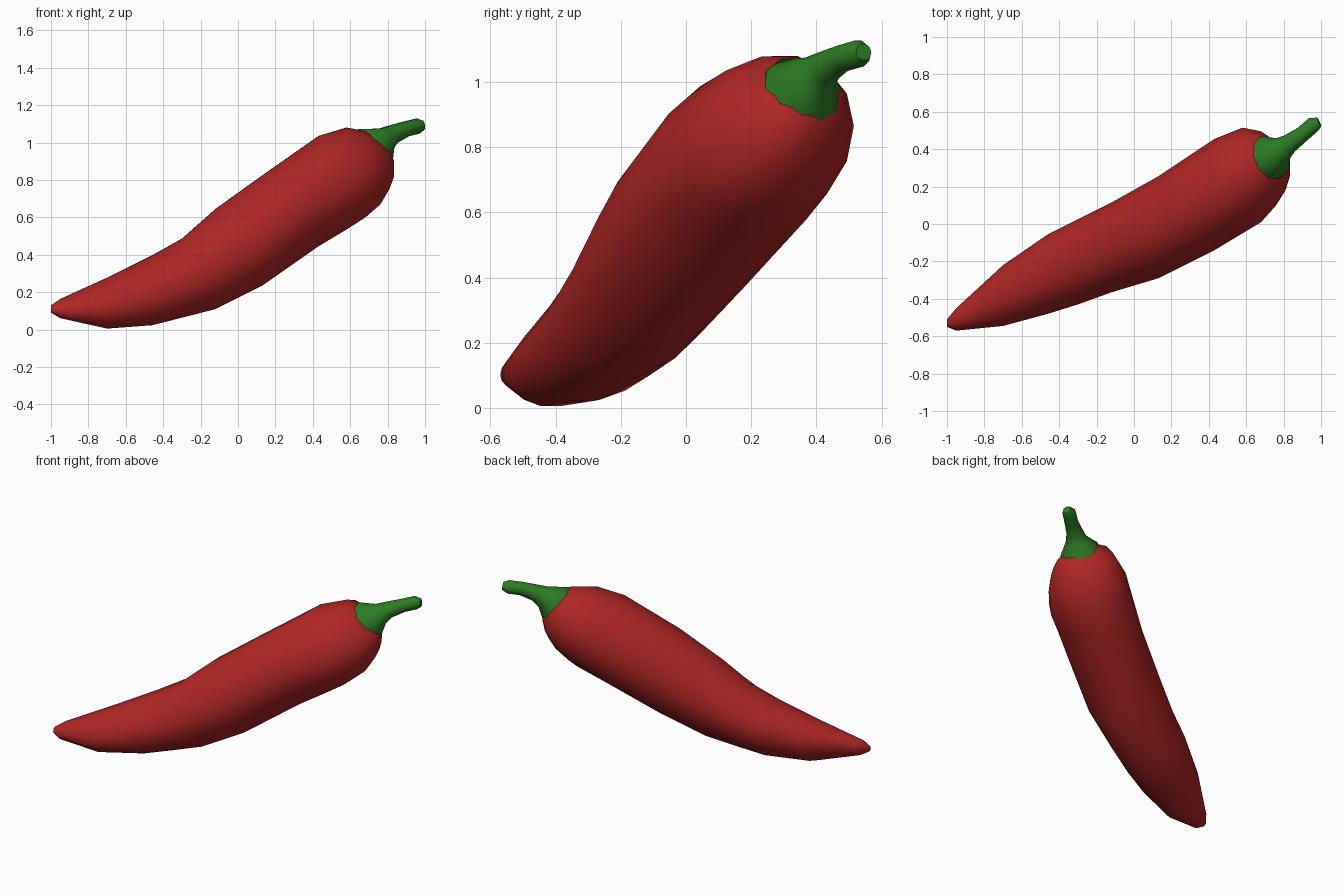
import bpy
import bmesh
from math import cos, sin, tau, radians
from mathutils import Vector
from mathutils.bvhtree import BVHTree

default = bpy.data.objects.get("Cube")
if default:
    bpy.data.objects.remove(default, do_unlink=True)


def make_material(name, color):
    material = bpy.data.materials.new(name)
    material.use_nodes = True
    material.diffuse_color = color
    shader = material.node_tree.nodes["Principled BSDF"]
    shader.inputs["Base Color"].default_value = color
    shader.inputs["Roughness"].default_value = 0.6
    return material


def loft(bm, rings):
    """Skin a list of point rings and close both ends."""
    loops = [[bm.verts.new(point) for point in ring] for ring in rings]
    for lower, upper in zip(loops, loops[1:]):
        count = len(lower)
        for i in range(count):
            j = (i + 1) % count
            bm.faces.new((lower[i], lower[j], upper[j], upper[i]))
    bm.faces.new(loops[0])
    bm.faces.new(loops[-1])
    bmesh.ops.recalc_face_normals(bm, faces=bm.faces)


def finish(name, bm, material):
    mesh = bpy.data.meshes.new(name)
    bm.to_mesh(mesh)
    bm.free()
    mesh.materials.append(material)
    obj = bpy.data.objects.new(name, mesh)
    bpy.context.collection.objects.link(obj)
    bpy.ops.object.select_all(action="DESELECT")
    obj.select_set(True)
    bpy.context.view_layer.objects.active = obj
    bpy.ops.object.shade_smooth_by_angle(angle=radians(50))
    return obj


def pod_ring(section, sides=16, lean=0.21):
    """Leaning oval slice of the pod, fitted to its y and z limits."""
    x, y_low, y_high, z_low, z_high = section
    ring = []
    for i in range(sides):
        angle = tau * i / sides
        y = (y_low + y_high) / 2 + (y_high - y_low) / 2 * cos(angle)
        z = (z_low + z_high) / 2 + (z_high - z_low) / 2 * sin(angle + lean)
        ring.append(Vector((x, y, z)))
    return ring


def round_ring(center, normal, radius, sides=10):
    """Circle of points square to the given direction."""
    normal = Vector(normal).normalized()
    side = normal.cross(Vector((0, 0, 1))).normalized()
    up = side.cross(normal)
    return [Vector(center) + radius * (side * cos(tau * i / sides) + up * sin(tau * i / sides))
            for i in range(sides)]


red = make_material("pepper red", (0.43, 0.019, 0.019, 1))
green = make_material("stem green", (0.027, 0.2, 0.018, 1))

# Pod: x position, then y limits and z limits, from tip to shoulder
sections = [
    (-1, -.55, -.51, .09, .13),
    (-.95, -.57, -.45, .06, .165),
    (-.7, -.545, -.22, .003, .28),
    (-.46, -.48, -.055, .02, .4),
    (-.3, -.43, .025, .06, .49),
    (-.12, -.365, .115, .105, .65),
    (.13, -.29, .255, .23, .83),
    (.43, -.14, .455, .44, 1.04),
    (.58, -.05, .515, .53, 1.085),
    (.68, .01, .495, .595, 1.065),
    (.76, .1, .44, .665, 1.01),
    (.81, .18, .385, .75, .96),
    (.835, .26, .33, .82, .9),
]
pod = bmesh.new()
loft(pod, [pod_ring(section) for section in sections])
surface = BVHTree.FromBMesh(pod)
finish("pepper_pod", pod, red)

# Calyx: rim rings pressed onto the shoulder of the pod
calyx_axis = Vector((.59, .25, .76)).normalized()
calyx_center = Vector((.725, .355, .975))


def pressed_ring(radius, lift):
    ring = []
    for point in round_ring(calyx_center, calyx_axis, radius):
        hit, normal, _, _ = surface.ray_cast(point + calyx_axis * .4, -calyx_axis)
        ring.append((hit if hit else point) + calyx_axis * lift)
    return ring


# Stem: centre and radius along its bend
path = [
    ((.79, .4, 1.018), .068),
    ((.83, .43, 1.045), .052),
    ((.9, .48, 1.073), .042),
    ((.96, .532, 1.088), .042),
    ((.99, .545, 1.092), .026),
]
rings = [pressed_ring(.124, -.02), pressed_ring(.122, .012)]
for i, (center, radius) in enumerate(path):
    ahead = Vector(path[min(i + 1, len(path) - 1)][0])
    behind = Vector(path[i - 1][0]) if i else calyx_center
    rings.append(round_ring(center, ahead - behind, radius))
stem = bmesh.new()
loft(stem, rings)
finish("stem_and_calyx", stem, green)
